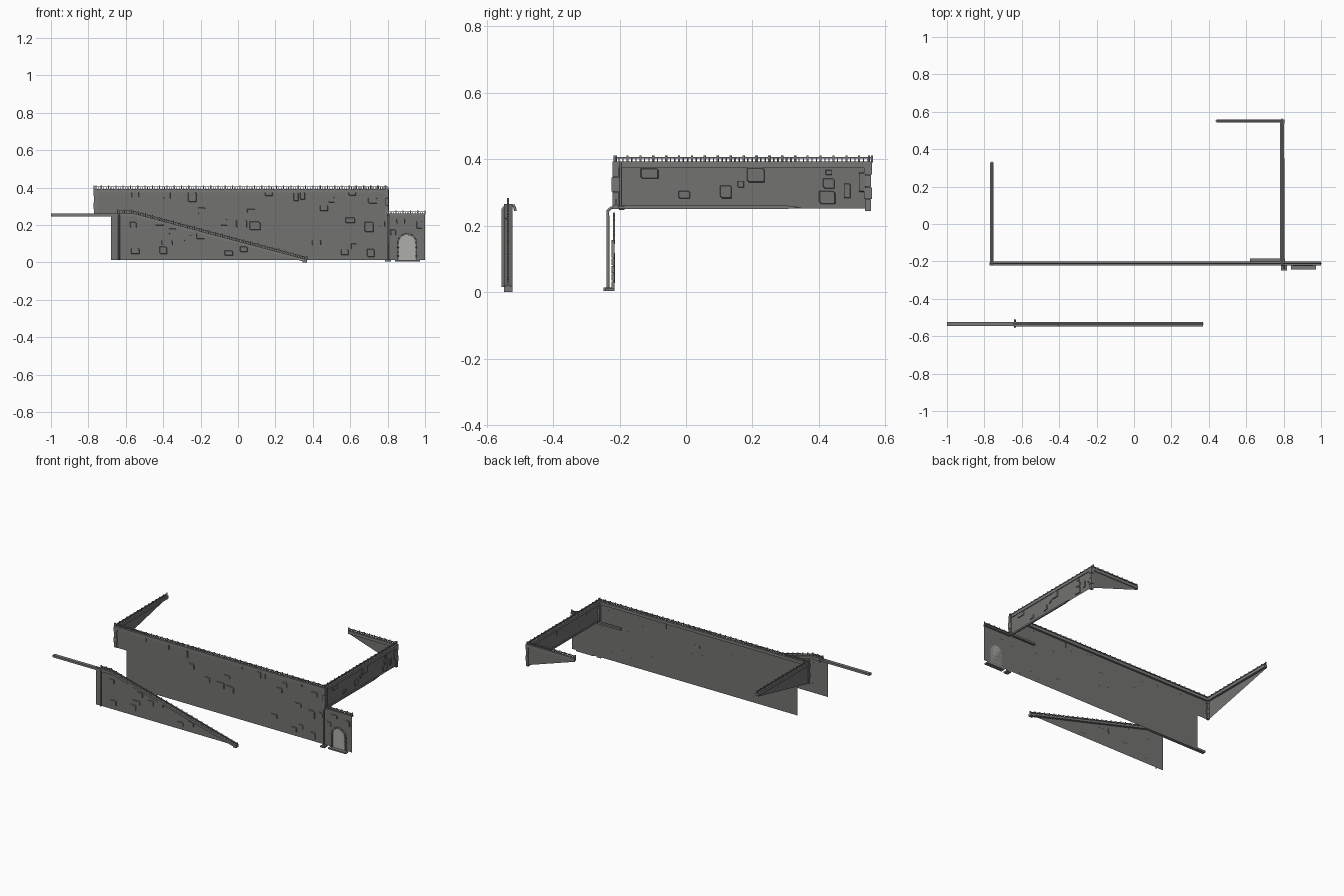
import bpy, bmesh, math
from mathutils import Vector

if "Cube" in bpy.data.objects:
    bpy.data.objects.remove(bpy.data.objects["Cube"])

Z = Vector((0, 0, 1))


def material(name, v):
    m = bpy.data.materials.new(name)
    m.diffuse_color = (v, v, v * 0.98, 1)
    m.use_nodes = True
    m.node_tree.nodes["Principled BSDF"].inputs["Base Color"].default_value = m.diffuse_color
    return m


WALL = material("wall stone grey", 0.17)
TRIM = material("trim grey", 0.19)
DOOR = material("door pale grey", 0.42)


def finish(name, bm, mat):
    bmesh.ops.recalc_face_normals(bm, faces=bm.faces)
    me = bpy.data.meshes.new(name)
    bm.to_mesh(me)
    bm.free()
    me.materials.append(mat)
    ob = bpy.data.objects.new(name, me)
    bpy.context.collection.objects.link(ob)
    return ob


class Frame:
    """Wall plane: o = foot point, u = along the wall, n = outward."""

    def __init__(self, o, u, n):
        self.o, self.u, self.n = Vector(o), Vector(u), Vector(n)

    def at(self, s, z, d=0):
        return self.o + self.u * s + Z * z + self.n * d


def prism(bm, fr, outline, d0, d1, inset=1.0):
    """Extrude an outline of (s, z) from depth d0 to d1, optionally narrowing."""
    cs = sum(p[0] for p in outline) / len(outline)
    cz = sum(p[1] for p in outline) / len(outline)
    a = [bm.verts.new(fr.at(s, z, d0)) for s, z in outline]
    b = [bm.verts.new(fr.at(cs + (s - cs) * inset, cz + (z - cz) * inset, d1)) for s, z in outline]
    bm.faces.new(a[::-1])
    bm.faces.new(b)
    for i in range(len(a)):
        j = (i + 1) % len(a)
        bm.faces.new((a[i], a[j], b[j], b[i]))


def rect(s0, s1, z0, z1):
    return [(s0, z0), (s1, z0), (s1, z1), (s0, z1)]


def panel(name, fr, outline):
    bm = bmesh.new()
    bm.faces.new([bm.verts.new(fr.at(s, z)) for s, z in outline])
    return finish(name, bm, WALL)


def stones(name, fr, items):
    bm = bmesh.new()
    for s, z, w, h in items:
        w, h, c = w / 2, h / 2, min(w, h) * 0.15
        o = [(s - w + c, z - h), (s + w, z - h), (s + w, z + h - c),
             (s + w - c, z + h), (s - w, z + h), (s - w, z - h + c)]
        prism(bm, fr, o, -0.001, 0.005, 0.88)
    finish(name, bm, WALL)


def coping(name, fr, a, b, d0, d1, fence=True, h=0.02):
    """Coping course with a low balustrade from a to b, each (s, z)."""
    bm = bmesh.new()
    length = math.hypot(b[0] - a[0], b[1] - a[1])

    def strip(lo, hi, e0, e1):
        prism(bm, fr, [(a[0], a[1] + lo), (b[0], b[1] + lo), (b[0], b[1] + hi), (a[0], a[1] + hi)], e0, e1)

    strip(-h, 0, d0, d1)
    if fence:
        m = (d0 + d1) / 2
        strip(0.009, 0.013, m - 0.003, m + 0.003)
        count = max(2, round(length / 0.013))
        for i in range(count + 1):
            t = i / count
            s, z = a[0] + (b[0] - a[0]) * t, a[1] + (b[1] - a[1]) * t
            post = i % 3 == 0
            r = 0.003 if post else 0.0015
            prism(bm, fr, rect(s - r, s + r, z - 0.003, z + (0.018 if post else 0.01)), m - r, m + r)
    finish(name, bm, TRIM)


def quoins(name, fr, s, z0, z1, count, d0, d1):
    bm = bmesh.new()
    step = (z1 - z0) / count
    for i in range(count):
        w = 0.012 if i % 2 else 0.009
        prism(bm, fr, rect(s - w, s + w, z0 + i * step + 0.001, z0 + (i + 1) * step - 0.001), d0, d1)
    finish(name, bm, TRIM)


def pipe(name, pts, r=0.005):
    cu = bpy.data.curves.new(name, 'CURVE')
    cu.dimensions = '3D'
    cu.bevel_depth, cu.bevel_resolution, cu.use_fill_caps = r, 1, True
    sp = cu.splines.new('POLY')
    sp.points.add(len(pts) - 1)
    for p, q in zip(sp.points, pts):
        p.co = (*q, 1)
    cu.materials.append(TRIM)
    ob = bpy.data.objects.new(name, cu)
    bpy.context.collection.objects.link(ob)


front = Frame((0, -0.215, 0), (1, 0, 0), (0, -1, 0))
ramp = Frame((0, -0.54, 0), (1, 0, 0), (0, -1, 0))
right = Frame((0.798, 0, 0), (0, 1, 0), (1, 0, 0))
left = Frame((-0.765, 0, 0), (0, 1, 0), (-1, 0, 0))
back = Frame((0, 0.555, 0), (1, 0, 0), (0, 1, 0))

# Wall panels
panel("front_wall", front, [(-0.68, 0.012), (1, 0.012), (1, 0.262), (0.798, 0.262), (0.798, 0.39),
                            (-0.765, 0.39), (-0.765, 0.25), (-0.68, 0.25)])
panel("ramp_wall", ramp, [(-0.68, 0.012), (0.36, 0.012), (-0.57, 0.262), (-0.68, 0.262)])
panel("right_wall", right, rect(-0.215, 0.555, 0.252, 0.39))
panel("left_wing_wall", left, [(-0.215, 0.25), (0.325, 0.368), (0.325, 0.39), (-0.215, 0.39)])
panel("back_wing_wall", back, [(0.798, 0.25), (0.798, 0.39), (0.44, 0.39), (0.44, 0.368)])

# Copings and balustrades
coping("front_coping", front, (-0.77, 0.393), (0.803, 0.393), -0.014, 0.006)
coping("gate_coping", front, (0.805, 0.26), (1, 0.26), -0.014, 0.006, h=0.01)
coping("right_coping", right, (-0.215, 0.393), (0.56, 0.393), -0.018, 0.005)
coping("left_coping", left, (-0.215, 0.393), (0.33, 0.393), -0.015, 0.005)
coping("back_coping", back, (0.44, 0.393), (0.798, 0.393), -0.012, 0.005)
coping("ramp_coping", ramp, (-0.57, 0.265), (0.368, 0.015), -0.017, 0.008, h=0.015)
coping("ramp_top_coping", ramp, (-0.645, 0.265), (-0.57, 0.265), -0.017, 0.008)
coping("landing_beam", ramp, (-1, 0.26), (-0.64, 0.26), -0.017, 0.006, fence=False, h=0.014)

# Corner stones
quoins("right_front_quoins", right, -0.212, 0.258, 0.39, 3, -0.012, 0.006)
quoins("right_back_quoins", right, 0.548, 0.243, 0.39, 4, -0.012, 0.006)
quoins("left_front_quoins", front, -0.76, 0.25, 0.39, 4, -0.01, 0.006)

# Raised stones
stones("front_stones", front, [
    (-0.55, .363, .04, .03), (-0.38, .36, .04, .04), (-0.245, .35, .045, .055), (-0.195, .275, .04, .035),
    (0.02, .205, .06, .04), (0.09, .195, .06, .045), (-0.075, .215, .035, .035), (0.07, .275, .045, .02),
    (0.165, .365, .04, .02), (0.31, .35, .025, .045), (0.345, .355, .025, .04), (0.46, .29, .045, .03),
    (0.5, .335, .035, .03), (0.6, .225, .05, .03), (0.70, .19, .05, .055), (0.61, .37, .04, .025),
    (0.72, .33, .05, .03), (0.42, .105, .05, .025), (0.57, .055, .04, .03), (0.62, .085, .03, .03),
    (0.71, .05, .04, .045), (0.77, .205, .03, .03)])
stones("gate_stones", front, [(0.83, .16, .03, .03), (0.97, .2, .03, .04), (0.87, .22, .045, .025)])
stones("ramp_stones", ramp, [
    (-0.42, .21, .045, .025), (-0.35, .165, .04, .03), (-0.38, .105, .06, .025), (-0.4, .065, .04, .04),
    (-0.55, .06, .045, .03), (-0.27, .13, .04, .035), (-0.2, .14, .045, .03), (-0.05, .05, .045, .025),
    (-0.56, .2, .035, .03), (0.03, .07, .04, .03)])
stones("right_stones", right, [
    (-0.11, .357, .055, .03), (-0.005, .293, .035, .022), (0.12, .302, .035, .04), (0.165, .325, .02, .02),
    (0.21, .352, .055, .045), (0.43, .327, .035, .03), (0.425, .285, .05, .04), (0.485, .305, .02, .045),
    (0.53, .33, .02, .06), (0.43, .36, .02, .015)])

# Narrow ledges where the floors meet the walls
bm = bmesh.new()
prism(bm, right, [(-0.2, .25), (0.3, .25), (0.35, .255), (0.3, .261), (-0.2, .261)], -0.002, 0.007)
prism(bm, front, rect(0.62, 0.79, 0.247, 0.259), -0.03, -0.014)
finish("floor_ledges", bm, TRIM)

# Upright trims that bend over the walls
pipe("ramp_pipe", [(-0.637, -0.551, 0.015), (-0.637, -0.551, 0.25), (-0.637, -0.543, 0.26),
                   (-0.637, -0.518, 0.26), (-0.637, -0.513, 0.245)])
pipe("gate_pipe", [(0.803, -0.235, 0.012), (0.803, -0.235, 0.245), (0.803, -0.225, 0.254), (0.803, -0.185, 0.254)])
pipe("right_pipe", [(0.803, -0.197, 0.255), (0.803, -0.197, 0.39)], 0.004)

# Arched door, surround and step
cx, spring, R = 0.904, 0.103, 0.044
arc = [(math.cos(math.pi * i / 12), math.sin(math.pi * i / 12)) for i in range(13)]
bm = bmesh.new()
prism(bm, front, [(cx - R, 0.012), (cx + R, 0.012)] + [(cx + R * c, spring + R * s) for c, s in arc], 0, 0.004)
finish("door", bm, DOOR)
bm = bmesh.new()
for (c0, s0), (c1, s1) in zip(arc[::2], arc[2::2]):
    prism(bm, front, [(cx + r * c, spring + r * s) for r, c, s in
                      ((R, c0, s0), (R + .01, c0, s0), (R + .01, c1, s1), (R, c1, s1))], 0, 0.01, 0.94)
for side in (-1, 1):
    for i in range(4):
        x = cx + side * (R + 0.005)
        prism(bm, front, rect(x - .005, x + .005, .012 + i * .0228, .033 + i * .0228), 0, 0.01, 0.94)
finish("door_surround", bm, TRIM)
bm = bmesh.new()
prism(bm, front, rect(0.84, 0.972, 0.004, 0.013), 0, 0.028)
prism(bm, front, rect(0.787, 0.817, 0.004, 0.014), 0, 0.034)
prism(bm, ramp, rect(0.345, 0.37, 0, 0.018), -0.017, 0.008)
finish("steps_and_feet", bm, TRIM)
